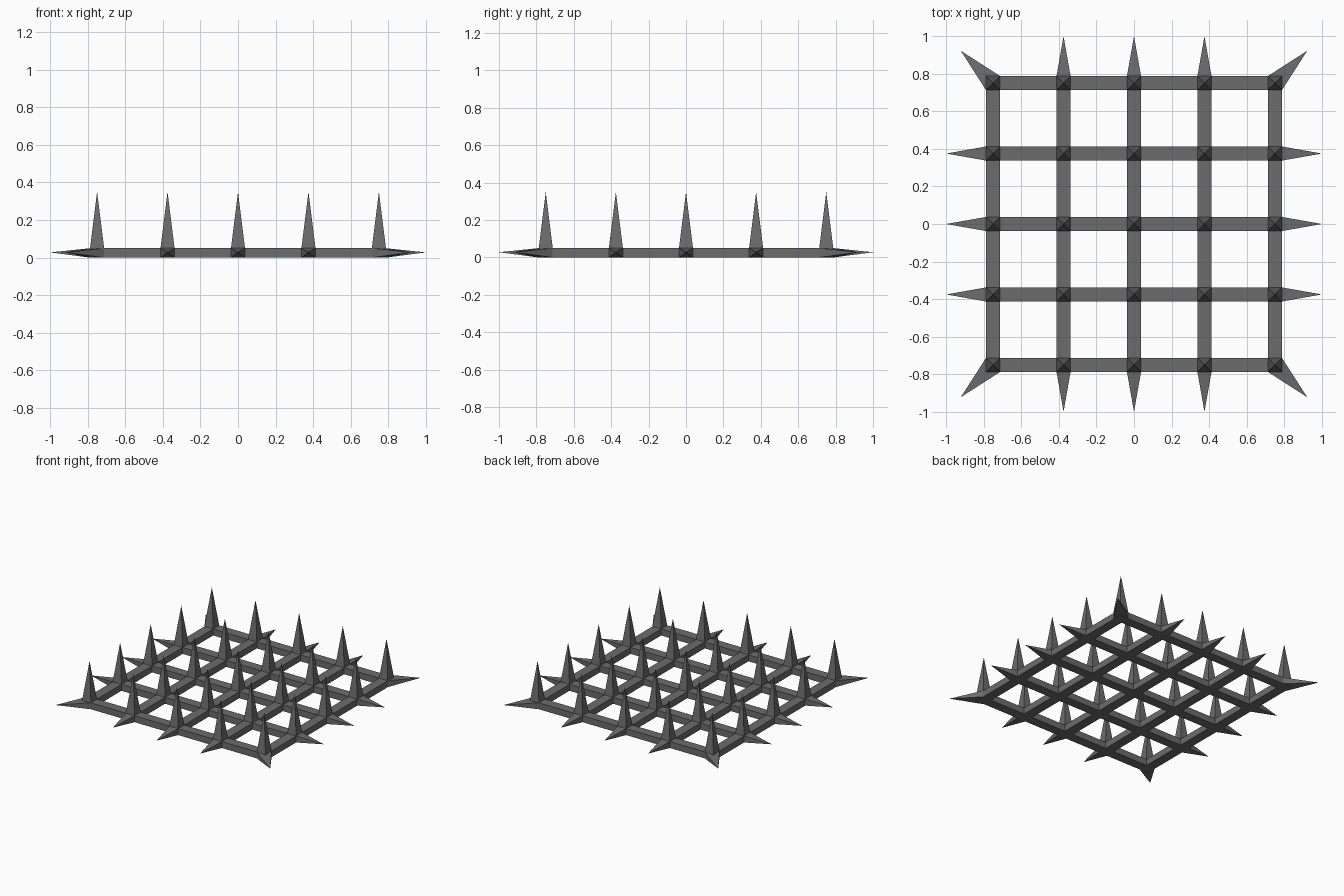
import bpy, bmesh

if "Cube" in bpy.data.objects:
    bpy.data.objects.remove(bpy.data.objects["Cube"])

H = 0.05            # bar height
W = 0.0375          # half bar width
LINES = [-0.75, -0.375, 0.0, 0.375, 0.75]
E = LINES[-1] + W   # outer edge of the grid
TIP_Z = 0.028

mat = bpy.data.materials.new("dark grey metal")
mat.diffuse_color = (0.15, 0.15, 0.15, 1)
mat.use_nodes = True
mat.node_tree.nodes["Principled BSDF"].inputs["Base Color"].default_value = mat.diffuse_color


def finish(name, bm):
    bmesh.ops.recalc_face_normals(bm, faces=bm.faces)
    me = bpy.data.meshes.new(name)
    bm.to_mesh(me)
    bm.free()
    me.materials.append(mat)
    ob = bpy.data.objects.new(name, me)
    bpy.context.collection.objects.link(ob)


def spike(bm, base, tip):
    b = [bm.verts.new(p) for p in base]
    t = bm.verts.new(tip)
    for i in range(4):
        bm.faces.new((b[i], b[(i + 1) % 4], t))
    bm.faces.new(b[::-1])


# Lattice of crossing bars: flat cells, raised into one solid
bm = bmesh.new()
cuts = [c + s * W for c in LINES for s in (-1, 1)]
v = [[bm.verts.new((x, y, 0)) for y in cuts] for x in cuts]
for i in range(9):
    for j in range(9):
        if i % 2 == 0 or j % 2 == 0:
            bm.faces.new((v[i][j], v[i + 1][j], v[i + 1][j + 1], v[i][j + 1]))
bmesh.ops.delete(bm, geom=[p for p in bm.verts if not p.link_faces], context='VERTS')
ext = bmesh.ops.extrude_face_region(bm, geom=bm.faces[:], use_keep_orig=True)
for p in ext["geom"]:
    if isinstance(p, bmesh.types.BMVert):
        p.co.z = H
finish("lattice_bars", bm)

# Upright spikes on every crossing
bm = bmesh.new()
for x in LINES:
    for y in LINES:
        spike(bm, [(x - W, y - W, H), (x + W, y - W, H),
                   (x + W, y + W, H), (x - W, y + W, H)], (x, y, 0.35))
finish("upright_spikes", bm)

# Sideways spikes at the bar ends
bm = bmesh.new()
for c in LINES[1:-1]:
    for s in (-1, 1):
        ring = [(c - W, 0), (c + W, 0), (c + W, H), (c - W, H)]
        spike(bm, [(s * E, a, z) for a, z in ring], (s, c, TIP_Z))
        spike(bm, [(a, s * E, z) for a, z in ring], (c, s, TIP_Z))
finish("edge_spikes", bm)

# Diagonal spikes at the four corners
bm = bmesh.new()
I = LINES[-1] - W
for sx in (-1, 1):
    for sy in (-1, 1):
        spike(bm, [(sx * E, sy * I, 0), (sx * I, sy * E, 0),
                   (sx * I, sy * E, H), (sx * E, sy * I, H)],
              (sx * 0.922, sy * 0.922, TIP_Z))
finish("corner_spikes", bm)
